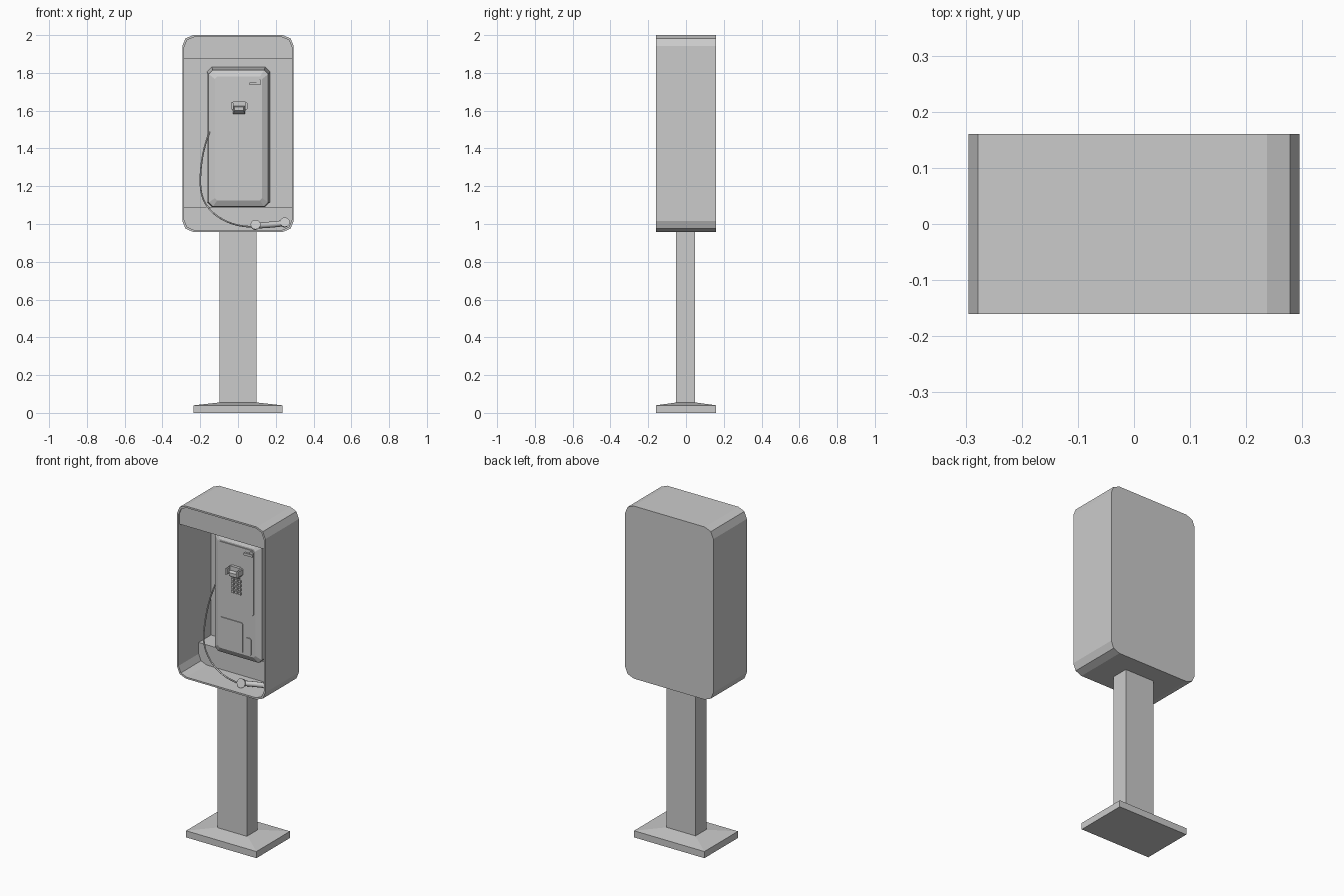
import bpy, bmesh, math
from mathutils import Vector

if "Cube" in bpy.data.objects:
    bpy.data.objects.remove(bpy.data.objects["Cube"])


def make(name, bm):
    bmesh.ops.recalc_face_normals(bm, faces=bm.faces)
    me = bpy.data.meshes.new(name)
    bm.to_mesh(me)
    bm.free()
    ob = bpy.data.objects.new(name, me)
    bpy.context.collection.objects.link(ob)
    return ob


def outline(x0, x1, z0, z1, r=0.0, n=1):
    """Rectangle in x/z with corners cut into n segments."""
    if r == 0:
        return [(x0, z0), (x1, z0), (x1, z1), (x0, z1)]
    pts = []
    for cx, cz, a in ((x1 - r, z1 - r, 0), (x0 + r, z1 - r, 90),
                      (x0 + r, z0 + r, 180), (x1 - r, z0 + r, 270)):
        for i in range(n + 1):
            t = math.radians(a + 90 * i / n)
            pts.append((cx + r * math.cos(t), cz + r * math.sin(t)))
    return pts


def loft(name, rings):
    """Skin matching x/z outlines placed at successive y values, capped at both ends."""
    bm = bmesh.new()
    loops = [[bm.verts.new((x, y, z)) for x, z in pts] for y, pts in rings]
    for a, b in zip(loops, loops[1:]):
        for i in range(len(a)):
            j = (i + 1) % len(a)
            bm.faces.new((a[i], a[j], b[j], b[i]))
    bm.faces.new(loops[0])
    bm.faces.new(loops[-1])
    return make(name, bm)


def plate(name, x0, x1, z0, z1, yf, yb, r=0.0, n=1):
    o = outline(x0, x1, z0, z1, r, n)
    return loft(name, [(yb, o), (yf, o)])


def cylinder(name, p, q, r1, r2, seg=12):
    p, q = Vector(p), Vector(q)
    bm = bmesh.new()
    bmesh.ops.create_cone(bm, cap_ends=True, segments=seg, radius1=r1, radius2=r2,
                          depth=(q - p).length)
    rot = (q - p).to_track_quat('Z', 'Y')
    for v in bm.verts:
        v.co = rot @ v.co + (p + q) / 2
    return make(name, bm)


def tube(name, pts, radius, kind='NURBS', res=2):
    cu = bpy.data.curves.new(name, 'CURVE')
    cu.dimensions = '3D'
    cu.bevel_depth = radius
    cu.bevel_resolution = res
    cu.use_fill_caps = True
    cu.resolution_u = 6
    sp = cu.splines.new(kind)
    sp.points.add(len(pts) - 1)
    for s, p in zip(sp.points, pts):
        s.co = (*p, 1)
    if kind == 'NURBS':
        sp.order_u = 4
        sp.use_endpoint_u = True
    ob = bpy.data.objects.new(name, cu)
    bpy.context.collection.objects.link(ob)
    return ob


# base plate with shallow sloped top
bm = bmesh.new()
loops = []
for hx, hy, z in ((.235, .16, 0), (.235, .16, .04), (.098, .05, .055)):
    loops.append([bm.verts.new((sx * hx, sy * hy, z))
                  for sx, sy in ((-1, -1), (1, -1), (1, 1), (-1, 1))])
for a, b in zip(loops, loops[1:]):
    for i in range(4):
        bm.faces.new((a[i], a[(i + 1) % 4], b[(i + 1) % 4], b[i]))
bm.faces.new(loops[0])
bm.faces.new(loops[-1])
make("base_plate", bm)

# post
plate("post", -.098, .098, .05, .965, -.054, .048)

# open-fronted housing shell
outer = outline(-.295, .295, .958, 2.0, .058, 2)
inner = outline(-.285, .285, .968, 1.99, .054, 2)
loft("housing", [(.16, outer), (-.16, outer), (-.16, inner), (.15, inner)])

# header across the top and ledge at the bottom, following the inner outline
header = [p for p in inner if p[1] > 1.9] + [(-.285, 1.875), (.285, 1.875)]
loft("header", [(.15, header), (-.152, header)])
ledge = [p for p in inner if p[1] < 1.06] + [(.285, 1.09), (-.285, 1.09)]
loft("ledge", [(.15, ledge), (.032, ledge)])

# telephone body with bevelled face
loft("phone_body", [(.15, outline(-.165, .17, 1.09, 1.83, .025)),
                    (.0, outline(-.155, .16, 1.092, 1.815, .022)),
                    (-.018, outline(-.122, .128, 1.125, 1.78, .012))])
plate("upper_panel", -.115, .12, 1.375, 1.77, -.023, -.015, .01)
plate("vault_door", -.108, .047, 1.13, 1.315, -.023, -.015, .008)
plate("coin_return", .065, .102, 1.13, 1.235, -.023, -.015, .008)

# keypad
for row in range(4):
    for col in range(3):
        x, z = -.018 + col * .024, 1.492 + row * .024
        plate("key", x - .008, x + .008, z - .008, z + .008, -.03, -.02)

# handset cradle: back block, sloped lip and two prongs
plate("cradle_block", -.03, .042, 1.595, 1.65, -.04, -.02, .006)
loft("cradle_lip", [(-.035, outline(-.026, .038, 1.583, 1.625)),
                    (-.062, outline(-.018, .030, 1.600, 1.620))])
for x in (-.031, .043):
    plate("cradle_prong", x - .006, x + .006, 1.605, 1.645, -.07, -.02, .004)

# coin slot
plate("coin_slot", .06, .12, 1.735, 1.75, -.034, -.02, .004)
plate("coin_chute", .098, .122, 1.74, 1.765, -.03, -.02, .005)

# cord
tube("cord", [(-.15, .0, 1.49), (-.185, -.01, 1.40), (-.205, -.03, 1.25),
              (-.195, -.06, 1.12), (-.10, -.08, 1.02), (.01, -.09, .985),
              (.085, -.09, .985)], .0045)

# handset lying on the floor of the housing
a, b = Vector((.092, -.09, .992)), Vector((.247, -.06, 1.005))
handle = tube("handset_handle", [a, a.lerp(b, .3) + Vector((0, .01, -.003)),
                                 a.lerp(b, .7) + Vector((0, .01, -.003)), b], .016)
for n, c in (("handset_mouthpiece", a), ("handset_earpiece", b)):
    d = Vector((.06, -.9, .3)).normalized()
    cylinder(n, c - d * .014, c + d * .016, .02, .027)
